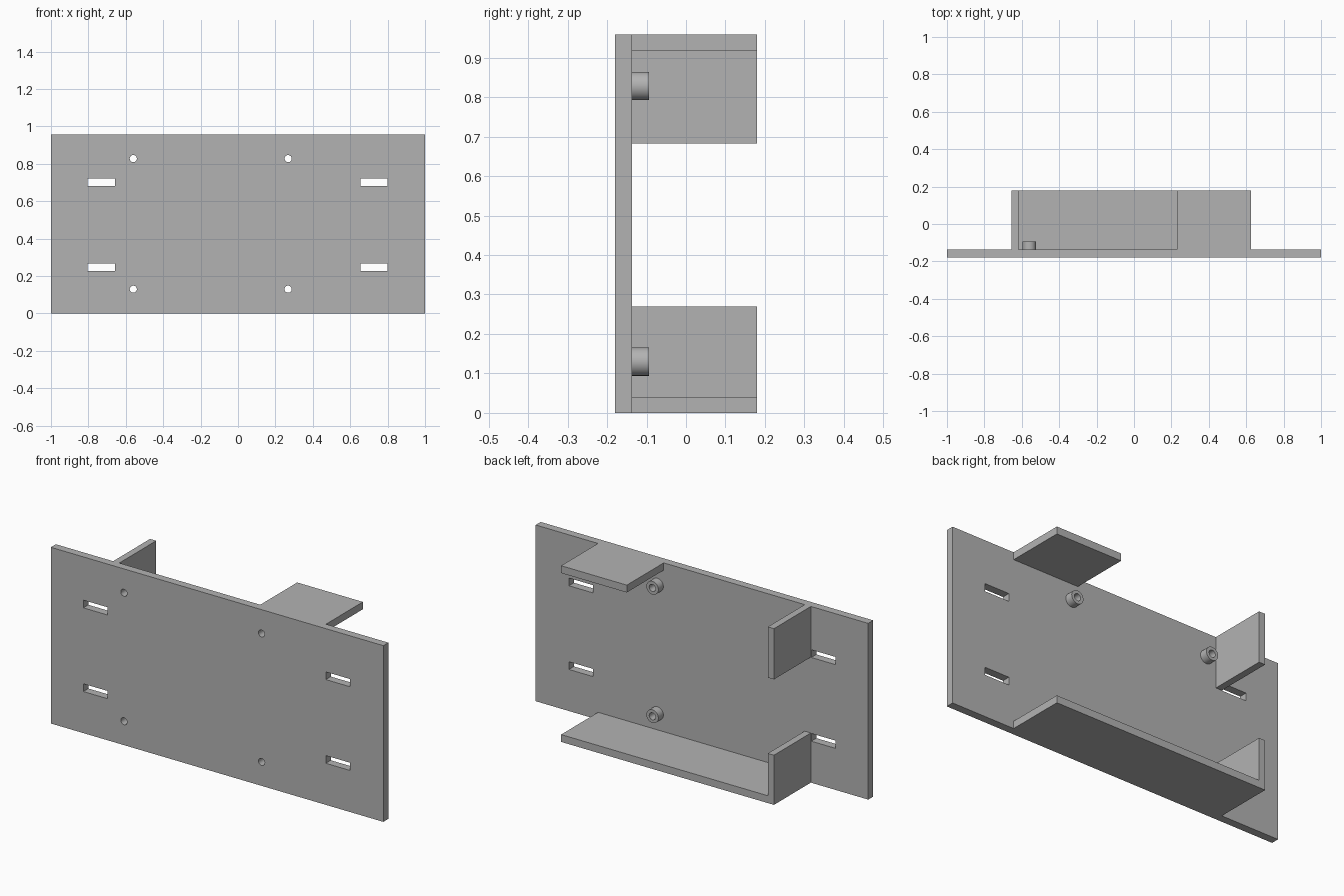
import bpy
import bmesh
from math import radians
from mathutils import Matrix

cube = bpy.data.objects.get("Cube")
if cube:
    bpy.data.objects.remove(cube, do_unlink=True)

# Plain grey plastic
grey = bpy.data.materials.new("grey_plastic")
grey.use_nodes = True
colour = (0.45, 0.45, 0.45, 1)
grey.diffuse_color = colour
grey.node_tree.nodes["Principled BSDF"].inputs["Base Color"].default_value = colour

FRONT, FACE, BACK = -0.18, -0.137, 0.18   # plate front, plate rear face, flange ends
HEIGHT = 0.958
THICK = 0.04
WALL, END = -0.655, 0.625                 # outer ends of the flanges
POSTS = [(x, z) for x in (-0.56, 0.268) for z in (0.13, 0.828)]
SLOTS = [(x, z) for x in (-0.731, 0.727) for z in (0.247, 0.702)]


def finish(name, bm):
    mesh = bpy.data.meshes.new(name)
    bm.to_mesh(mesh)
    bm.free()
    mesh.materials.append(grey)
    obj = bpy.data.objects.new(name, mesh)
    bpy.context.collection.objects.link(obj)
    return obj


def box(name, xs, ys, zs):
    bm = bmesh.new()
    size = [b - a for a, b in (xs, ys, zs)]
    centre = [(a + b) / 2 for a, b in (xs, ys, zs)]
    bmesh.ops.create_cube(bm, size=1, matrix=Matrix.Translation(centre) @ Matrix.Diagonal((*size, 1)))
    return finish(name, bm)


def rod(name, x, z, radius, y0, y1):
    bm = bmesh.new()
    place = Matrix.Translation((x, (y0 + y1) / 2, z)) @ Matrix.Rotation(radians(90), 4, "X")
    bmesh.ops.create_cone(bm, cap_ends=True, segments=48, radius1=radius, radius2=radius,
                          depth=y1 - y0, matrix=place)
    return finish(name, bm)


def combine(body, tool, operation):
    mod = body.modifiers.new(tool.name, "BOOLEAN")
    mod.operation, mod.solver, mod.object = operation, "EXACT", tool
    bpy.ops.object.select_all(action="DESELECT")
    bpy.context.view_layer.objects.active = body
    body.select_set(True)
    bpy.ops.object.modifier_apply(modifier=mod.name)
    bpy.data.objects.remove(tool, do_unlink=True)


# Mounting plate
bracket = box("mounting_bracket", (-1, 1), (FRONT, FACE), (0, HEIGHT))

# Flanges, rooted inside the plate, and hollow screw posts
root = (FACE - 0.02, BACK)
parts = [
    box("bottom_shelf", (WALL, END), root, (0, THICK)),
    box("top_shelf", (0.23, END), root, (HEIGHT - THICK, HEIGHT)),
    box("lower_side_wall", (WALL, WALL + 0.037), root, (0, 0.27)),
    box("upper_side_wall", (WALL, WALL + 0.037), root, (0.682, HEIGHT)),
]
parts += [rod("screw_post", x, z, 0.036, FACE - 0.02, -0.094) for x, z in POSTS]
for part in parts:
    combine(bracket, part, "UNION")

# Screw holes and strap slots
cutters = [rod("screw_hole", x, z, 0.019, -0.3, 0.1) for x, z in POSTS]
cutters += [box("strap_slot", (x - 0.073, x + 0.073), (-0.3, 0), (z - 0.021, z + 0.021))
            for x, z in SLOTS]
for cutter in cutters:
    combine(bracket, cutter, "DIFFERENCE")

# Merge coplanar faces, keep sharp edges and smooth round walls
bm = bmesh.new()
bm.from_mesh(bracket.data)
bmesh.ops.remove_doubles(bm, verts=bm.verts, dist=0.0001)
bmesh.ops.dissolve_limit(bm, angle_limit=radians(1), verts=bm.verts, edges=bm.edges)
bm.to_mesh(bracket.data)
bm.free()
bpy.ops.object.shade_smooth_by_angle(angle=radians(30))
